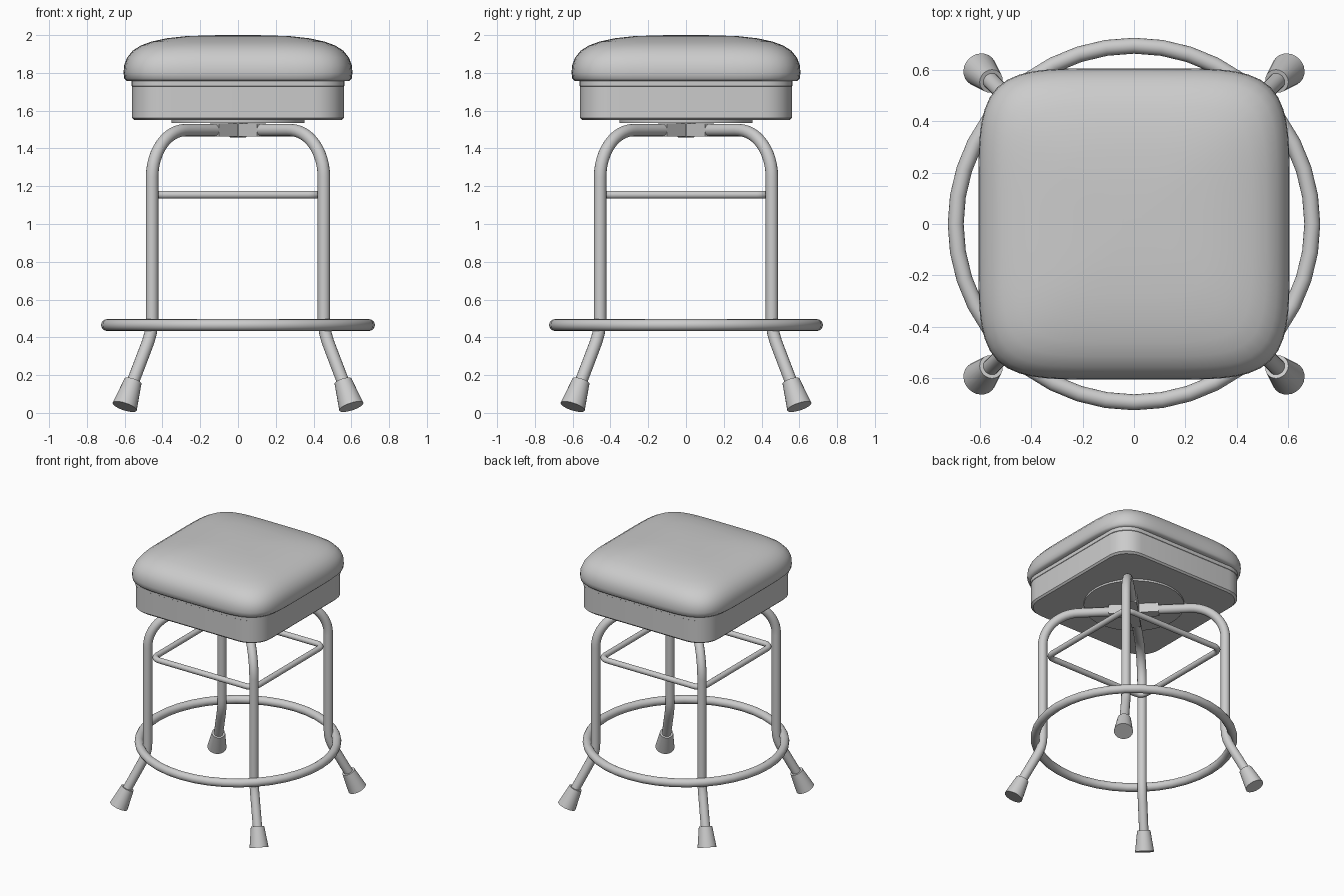
import bpy, bmesh
from math import sin, cos, pi, radians, copysign
from mathutils import Vector

if "Cube" in bpy.data.objects:
    bpy.data.objects.remove(bpy.data.objects["Cube"])


def smooth(ob, angle=35):
    bpy.ops.object.select_all(action='DESELECT')
    ob.select_set(True)
    bpy.context.view_layer.objects.active = ob
    bpy.ops.object.shade_smooth_by_angle(angle=radians(angle))


def superellipse(s, n=5.3, count=96):
    pts = []
    for i in range(count):
        c, d = cos(2 * pi * i / count), sin(2 * pi * i / count)
        k = (abs(c) ** n + abs(d) ** n) ** (-1 / n)
        pts.append((s * k * c, s * k * d))
    return pts


def rounded_square(s, r, seg=6):
    pts = []
    for q in range(4):
        a0 = q * pi / 2
        sx, sy = copysign(1, cos(a0 + pi / 4)), copysign(1, sin(a0 + pi / 4))
        for i in range(seg + 1):
            a = a0 + pi / 2 * i / seg
            pts.append((sx * (s - r) + r * cos(a), sy * (s - r) + r * sin(a)))
    return pts


def loft(name, loops, angle=35):
    """Skin stacked (outline, z) loops and cap both ends."""
    bm = bmesh.new()
    rings = [[bm.verts.new((x, y, z)) for x, y in pts] for pts, z in loops]
    n = len(rings[0])
    for a, b in zip(rings, rings[1:]):
        for i in range(n):
            j = (i + 1) % n
            bm.faces.new((a[i], a[j], b[j], b[i]))
    bm.faces.new(rings[0][::-1])
    bm.faces.new(rings[-1])
    bmesh.ops.recalc_face_normals(bm, faces=bm.faces)
    me = bpy.data.meshes.new(name)
    bm.to_mesh(me)
    bm.free()
    ob = bpy.data.objects.new(name, me)
    bpy.context.collection.objects.link(ob)
    smooth(ob, angle)
    return ob


def tube(name, pts, radius, closed=False):
    cu = bpy.data.curves.new(name, 'CURVE')
    cu.dimensions = '3D'
    cu.bevel_depth = radius
    cu.bevel_resolution = 6
    cu.use_fill_caps = not closed
    sp = cu.splines.new('POLY')
    sp.points.add(len(pts) - 1)
    for p, co in zip(sp.points, pts):
        p.co = (*co, 1)
    sp.use_cyclic_u = closed
    ob = bpy.data.objects.new(name, cu)
    bpy.context.collection.objects.link(ob)
    bpy.ops.object.select_all(action='DESELECT')
    ob.select_set(True)
    bpy.context.view_layer.objects.active = ob
    bpy.ops.object.convert(target='MESH')
    smooth(bpy.context.object, 50)


# Padded cushion
cushion = [(0.55, 1.757), (0.59, 1.758), (0.602, 1.77), (0.606, 1.80), (0.603, 1.84),
           (0.588, 1.88), (0.558, 1.917), (0.515, 1.945), (0.46, 1.965), (0.38, 1.983),
           (0.28, 1.994), (0.15, 1.999), (0.04, 2.0)]
loft("seat_cushion", [(superellipse(s, 5.3 - 2.0 * max(0, 0.55 - s)), z) for s, z in cushion], 60)

# Seat base box with a slim lip
base = [(0.548, 1.55), (0.56, 1.562), (0.56, 1.728), (0.563, 1.73), (0.563, 1.758)]
loft("seat_base", [(rounded_square(s, 0.16), z) for s, z in base])

# Swivel plate and hub under the seat
loft("swivel_plate", [(rounded_square(0.353, 0.353, 12), z) for z in (1.536, 1.552)])
loft("swivel_hub", [(rounded_square(r, r, 8), z)
                    for r, z in ((0.04, 1.458), (0.05, 1.465), (0.05, 1.54))])

# Two crossing U-shaped leg tubes, drawn along the diagonals (distance, height)
half = [(0.1, 1.497)]
half += [(0.393 + 0.25 * sin(a), 1.247 + 0.25 * cos(a)) for a in (pi / 2 * i / 12 for i in range(13))]
half += [(0.643, 0.50), (0.646, 0.46), (0.655, 0.42), (0.671, 0.38), (0.692, 0.34), (0.80, 0.14)]
path = [(-d, z) for d, z in reversed(half)] + half
h = 0.5 ** 0.5
for side, name in ((1, "leg_tube_a"), (-1, "leg_tube_b")):
    tube(name, [(d * h, side * d * h, z) for d, z in path], 0.033)
    # Flat clamp sleeve around the crossing
    bpy.ops.mesh.primitive_cube_add(size=1, location=(0, 0, 1.498), rotation=(0, 0, side * pi / 4))
    ob = bpy.context.object
    ob.name = name.replace("leg_tube", "clamp_sleeve")
    ob.scale = (0.35, 0.068, 0.07)

# Foot ring and upper square brace
tube("foot_ring", [(0.694 * cos(2 * pi * i / 40), 0.694 * sin(2 * pi * i / 40), 0.465)
                   for i in range(40)], 0.031, True)
tube("upper_brace", [(x, y, 1.155) for x, y in rounded_square(0.432, 0.06, 8)], 0.021, True)

# Flared rubber feet
for sx in (-1, 1):
    for sy in (-1, 1):
        bottom = Vector((sx * 0.6, sy * 0.6, 0.033))
        top = Vector((sx * 0.556, sy * 0.556, 0.168))
        axis = top - bottom
        bpy.ops.mesh.primitive_cone_add(vertices=24, radius1=0.067, radius2=0.047,
                                        depth=axis.length, location=(top + bottom) / 2)
        ob = bpy.context.object
        ob.rotation_euler = axis.to_track_quat('Z', 'Y').to_euler()
        ob.name = ("front" if sy < 0 else "back") + ("_left" if sx < 0 else "_right") + "_foot"
        smooth(ob)
